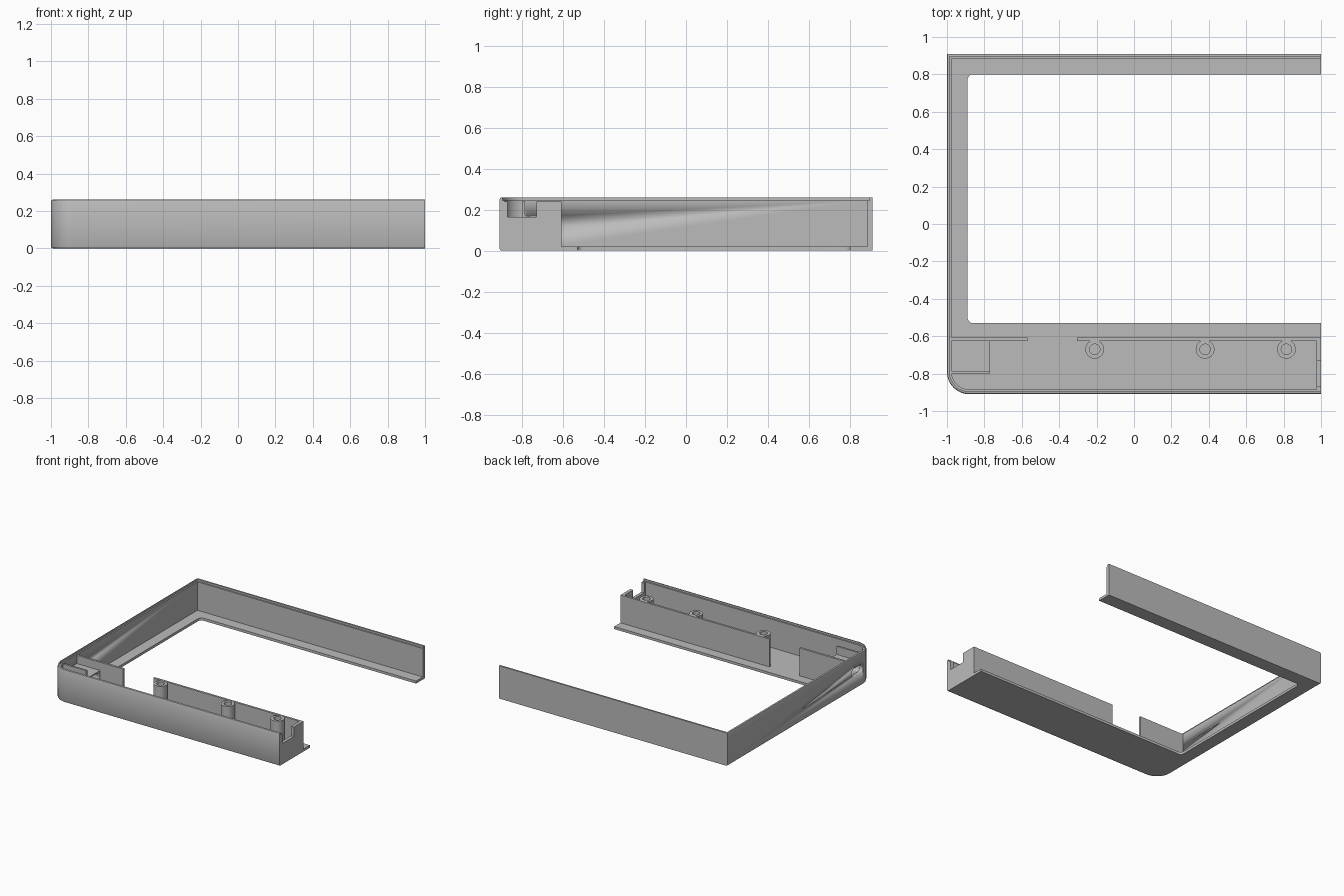
import bpy, bmesh
from math import cos, sin, pi

cube = bpy.data.objects.get("Cube")
if cube:
    bpy.data.objects.remove(cube, do_unlink=True)

GREY = (0.5, 0.5, 0.5, 1)
mat = bpy.data.materials.new("mid_grey")
mat.use_nodes = True
mat.diffuse_color = GREY
mat.node_tree.nodes["Principled BSDF"].inputs["Base Color"].default_value = GREY

BACK, FRONT, H, FLOOR = 0.91, -0.91, 0.26, 0.02
WALL, RADIUS = 0.025, 0.12


def finish(name, bm):
    bmesh.ops.recalc_face_normals(bm, faces=bm.faces)
    mesh = bpy.data.meshes.new(name)
    bm.to_mesh(mesh)
    bm.free()
    ob = bpy.data.objects.new(name, mesh)
    bpy.context.collection.objects.link(ob)
    mesh.materials.append(mat)
    bpy.ops.object.select_all(action='DESELECT')
    ob.select_set(True)
    bpy.context.view_layer.objects.active = ob
    bpy.ops.object.shade_smooth_by_angle(angle=pi / 6)
    return ob


def prism(name, points, axis, lo, hi):
    """Extrude a 2D polygon along x or z."""
    bm = bmesh.new()
    place = (lambda p, t: (t, p[0], p[1])) if axis == 'x' else (lambda p, t: (p[0], p[1], t))
    a, b = [[bm.verts.new(place(p, t)) for p in points] for t in (lo, hi)]
    bm.faces.new(a)
    bm.faces.new(b)
    n = len(a)
    for i in range(n):
        j = (i + 1) % n
        bm.faces.new((a[i], a[j], b[j], b[i]))
    return finish(name, bm)


def box(name, x0, x1, y0, y1, z0, z1):
    return prism(name, [(x0, y0), (x1, y0), (x1, y1), (x0, y1)], 'z', z0, z1)


def arc(cx, cy, r, start, end, steps=12):
    return [(cx + r * cos(start + (end - start) * i / steps),
             cy + r * sin(start + (end - start) * i / steps)) for i in range(steps + 1)]


def outline(d, back_d):
    """Outer path moved inward by d, with one rounded corner."""
    corner = arc(-1 + RADIUS, FRONT + RADIUS, RADIUS - d, 1.5 * pi, pi)
    return [(1, FRONT + d)] + corner + [(-1 + d, BACK - back_d), (1, BACK - back_d)]


def cut(ob, cutter):
    mod = ob.modifiers.new("cut", 'BOOLEAN')
    mod.operation, mod.solver, mod.object = 'DIFFERENCE', 'EXACT', cutter
    bpy.context.view_layer.objects.active = ob
    bpy.ops.object.modifier_apply(modifier=mod.name)


# Outer wall: stepped lip on top, softened outside edges except at the back
profile = [(0.01, 0, 0), (0.003, 0, 0.003), (0, 0, 0.01), (0, 0, 0.25), (0.003, 0, 0.257),
           (0.01, 0, H), (0.014, 0.014, H), (0.014, 0.014, 0.245),
           (WALL, WALL, 0.245), (WALL, WALL, 0)]
bm = bmesh.new()
rows = [[bm.verts.new((x, y, z)) for x, y in outline(d, bd)] for d, bd, z in profile]
for k, row in enumerate(rows):
    nxt = rows[(k + 1) % len(rows)]
    for i in range(len(row) - 1):
        bm.faces.new((row[i], row[i + 1], nxt[i + 1], nxt[i]))
for end in (0, -1):
    bm.faces.new([row[end] for row in rows])
bmesh.ops.remove_doubles(bm, verts=bm.verts, dist=1e-5)
outer_wall = finish("outer_wall", bm)

# Floor rim around the open middle
rim = (outline(WALL, WALL) + [(1, 0.80)]
       + arc(-0.86, 0.77, 0.03, pi / 2, pi, 6)
       + arc(-0.86, -0.50, 0.03, pi, 1.5 * pi, 6) + [(1, -0.53)])
prism("floor_rim", rim, 'z', 0, FLOOR)

# Inner walls of the front channel
box("inner_wall_short", -0.976, -0.57, -0.625, -0.608, 0.01, 0.24)
box("inner_wall_long", -0.305, 1, -0.625, -0.608, 0.01, 0.24)

# End cap with a square notch
cap = [(-0.886, 0.01), (-0.609, 0.01), (-0.609, 0.24), (-0.73, 0.24),
       (-0.73, 0.165), (-0.87, 0.165), (-0.87, 0.24), (-0.886, 0.24)]
prism("end_cap", cap, 'x', 0.975, 1)

# Port block and its side wall
port_block = box("port_block", -0.976, -0.77, -0.79, -0.62, 0.01, 0.175)
box("port_side_wall", -0.976, -0.77, -0.80, -0.785, 0.01, 0.24)

# Rounded port slot through the side
slot = (arc(-0.675, 0.135, 0.032, -pi / 2, pi / 2, 10)
        + arc(-0.75, 0.135, 0.032, pi / 2, 1.5 * pi, 10))
cutter = prism("slot_cutter", slot, 'x', -1.1, -0.7)
cutter.hide_render = True
for part in (outer_wall, port_block):
    cut(part, cutter)
bpy.data.objects.remove(cutter, do_unlink=True)

# Hollow screw posts
for n, x in enumerate((-0.21, 0.38, 0.815)):
    bm = bmesh.new()
    rings = [(0.05, 0.01), (0.05, 0.238), (0.028, 0.238), (0.028, 0.04)]
    loops = [[bm.verts.new((px, py, z)) for px, py in arc(x, -0.67, r, 0, 2 * pi, 32)[:-1]]
             for r, z in rings]
    for a, b in zip(loops, loops[1:]):
        for i in range(len(a)):
            j = (i + 1) % len(a)
            bm.faces.new((a[i], a[j], b[j], b[i]))
    bm.faces.new(loops[0])
    bm.faces.new(loops[-1])
    finish(f"screw_post_{n + 1}", bm)
